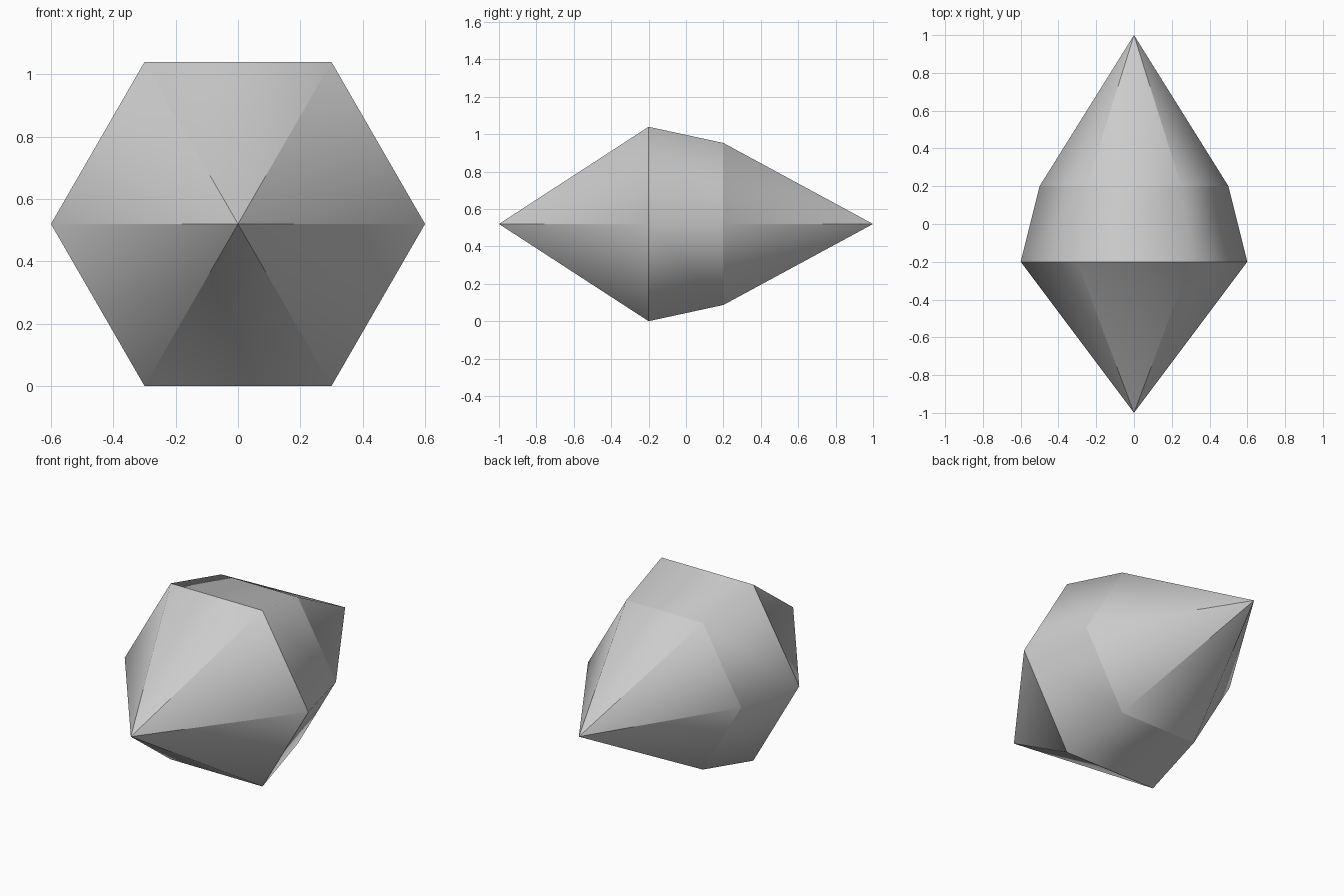
import bpy, bmesh, math

if "Cube" in bpy.data.objects:
    bpy.data.objects.remove(bpy.data.objects["Cube"])

SIDES = 6
MID_Z = 0.6 * math.sin(math.pi / 3)

grey = bpy.data.materials.new("grey")
grey.diffuse_color = (0.6, 0.6, 0.6, 1)
grey.use_nodes = True
grey.node_tree.nodes["Principled BSDF"].inputs["Base Color"].default_value = grey.diffuse_color


def ring(bm, y, r):
    """Hexagon of vertices around the y axis."""
    return [bm.verts.new((r * math.cos(a), y, MID_Z + r * math.sin(a)))
            for a in (math.tau * i / SIDES for i in range(SIDES))]


def finish(name, bm):
    mesh = bpy.data.meshes.new(name)
    for f in bm.faces:
        f.smooth = True
    bm.to_mesh(mesh)
    bm.free()
    mesh.materials.append(grey)
    bpy.context.collection.objects.link(bpy.data.objects.new(name, mesh))


def point(name, y, r, tip_y):
    """Six-sided point; each facet has its own tip vertex so it shades crisply there."""
    bm = bmesh.new()
    base = ring(bm, y, r)
    for i in range(SIDES):
        a, b = base[i], base[(i + 1) % SIDES]
        tip = bm.verts.new((0, tip_y, MID_Z))
        bm.faces.new((a, b, tip) if tip_y < y else (b, a, tip))
    finish(name, bm)


def band(name, y0, r0, y1, r1):
    """Tapered six-sided sleeve between two rings."""
    bm = bmesh.new()
    front, back = ring(bm, y0, r0), ring(bm, y1, r1)
    for i in range(SIDES):
        j = (i + 1) % SIDES
        bm.faces.new((front[j], front[i], back[i], back[j]))
    finish(name, bm)


# Crystal: short front point, tapered middle, long back point
point("front_point", -0.2, 0.6, -1.0)
band("middle_band", -0.2, 0.6, 0.2, 0.5)
point("back_point", 0.2, 0.5, 1.0)
